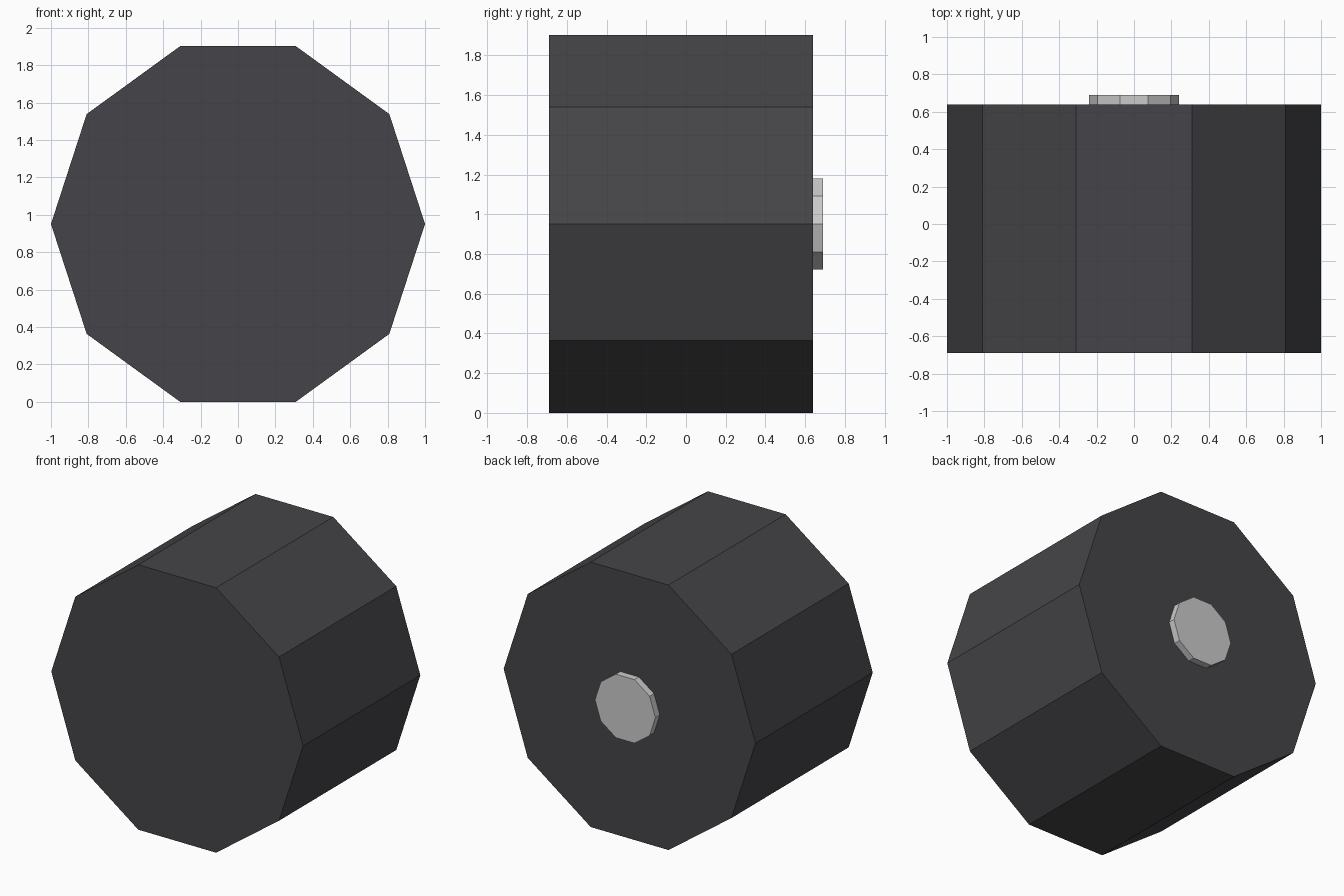
import bpy, bmesh
from math import radians, sin
from mathutils import Matrix

if "Cube" in bpy.data.objects:
    bpy.data.objects.remove(bpy.data.objects["Cube"])

SIDES = 10
RADIUS = 1.0
AXLE_Z = RADIUS * sin(radians(72))  # flat side rests on the ground


def disc(name, radius, y0, y1, color=None):
    """Ten-sided flat-shaded cylinder along y, with corners at +x and -x."""
    bm = bmesh.new()
    turn = Matrix.Rotation(radians(90), 4, 'X') @ Matrix.Rotation(radians(90), 4, 'Z')
    bmesh.ops.create_cone(bm, cap_ends=True, segments=SIDES, radius1=radius,
                          radius2=radius, depth=y1 - y0, matrix=turn)
    mesh = bpy.data.meshes.new(name)
    bm.to_mesh(mesh)
    bm.free()
    obj = bpy.data.objects.new(name, mesh)
    obj.location = (0, (y0 + y1) / 2, AXLE_Z)
    bpy.context.collection.objects.link(obj)
    if color:
        mat = bpy.data.materials.new(name + "_material")
        mat.diffuse_color = color
        mat.use_nodes = True
        mat.node_tree.nodes["Principled BSDF"].inputs["Base Color"].default_value = mat.diffuse_color
        mesh.materials.append(mat)
    return obj


# Wide dark tyre
disc("tyre", RADIUS, -0.69, 0.64, (0.06, 0.06, 0.067, 1))

# Light hub cap standing out of the back face
disc("hub_cap", 0.24, 0.60, 0.69)
